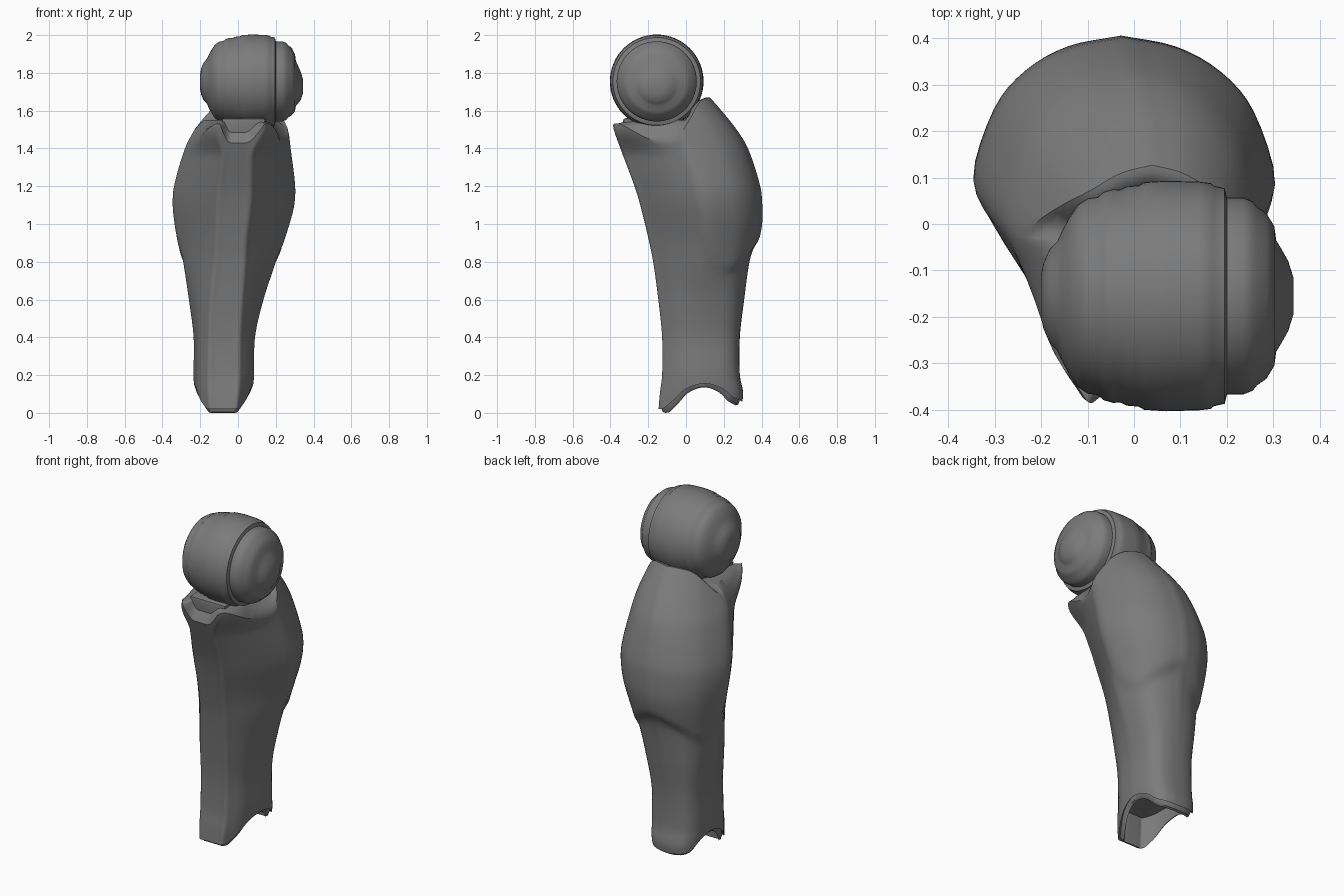
import bpy, bmesh, math
from mathutils import Vector

if "Cube" in bpy.data.objects:
    bpy.data.objects.remove(bpy.data.objects["Cube"])

grey = bpy.data.materials.new("dark grey")
grey.diffuse_color = (0.2, 0.2, 0.2, 1)
grey.use_nodes = True
grey.node_tree.nodes["Principled BSDF"].inputs["Base Color"].default_value = grey.diffuse_color


def step(a, b, x):
    t = max(0.0, min(1.0, (x - a) / (b - a)))
    return t * t * (3 - 2 * t)


def curve(table, x):
    """Smooth interpolation through (x, value, value...) rows."""
    x = max(table[0][0], min(table[-1][0], x))
    i = 0
    while i < len(table) - 2 and x > table[i + 1][0]:
        i += 1
    a, b = table[i], table[i + 1]
    h = b[0] - a[0]
    p, q = table[max(i - 1, 0)], table[min(i + 2, len(table) - 1)]
    t = (x - a[0]) / h
    out = []
    for k in range(1, len(a)):
        m0 = (b[k] - p[k]) / (b[0] - p[0]) * h
        m1 = (q[k] - a[k]) / (q[0] - a[0]) * h
        out.append((2*t**3 - 3*t*t + 1) * a[k] + (t**3 - 2*t*t + t) * m0
                   + (3*t*t - 2*t**3) * b[k] + (t**3 - t*t) * m1)
    return out


def finish(name, bm, angle):
    bmesh.ops.recalc_face_normals(bm, faces=bm.faces)
    me = bpy.data.meshes.new(name)
    bm.to_mesh(me)
    bm.free()
    me.materials.append(grey)
    ob = bpy.data.objects.new(name, me)
    bpy.context.collection.objects.link(ob)
    bpy.ops.object.select_all(action='DESELECT')
    ob.select_set(True)
    bpy.context.view_layer.objects.active = ob
    bpy.ops.object.shade_smooth_by_angle(angle=math.radians(angle))
    return ob


def loft(name, rings, angle):
    """Skin closed rings and close both ends with a fan."""
    bm = bmesh.new()
    vs = [[bm.verts.new(p) for p in r] for r in rings]
    n = len(vs[0])
    for a, b in zip(vs, vs[1:]):
        for i in range(n):
            bm.faces.new((a[i], a[(i + 1) % n], b[(i + 1) % n], b[i]))
    for r in (vs[0], vs[-1]):
        c = bm.verts.new(sum((v.co for v in r), Vector()) / n)
        for i in range(n):
            bm.faces.new((r[i], r[(i + 1) % n], c))
    return finish(name, bm, angle)


# Shin outline by height: z, left, right, front, back
OUTLINE = [
    (0.00, -0.215, 0.055, -0.145, 0.285), (0.10, -0.230, 0.075, -0.137, 0.303),
    (0.20, -0.235, 0.085, -0.125, 0.285), (0.40, -0.235, 0.090, -0.125, 0.285),
    (0.60, -0.260, 0.135, -0.145, 0.308), (0.80, -0.290, 0.200, -0.172, 0.336),
    (0.90, -0.308, 0.230, -0.192, 0.365), (1.00, -0.325, 0.262, -0.215, 0.385),
    (1.10, -0.335, 0.287, -0.240, 0.386), (1.20, -0.328, 0.292, -0.270, 0.375),
    (1.40, -0.270, 0.268, -0.345, 0.310), (1.50, -0.220, 0.255, -0.380, 0.250),
    (1.60, -0.165, 0.230, -0.400, 0.170), (1.68, -0.120, 0.200, -0.410, 0.100)]
# Half cross-sections (side, depth): broad front below, narrow front above
BROAD = [(0, 0), (.3, 0), (.5, 0), (.62, .05), (.85, .2), (.96, .4), (1, .56),
         (.93, .8), (.7, .94), (.35, .99), (0, 1)]
NARROW = [(0, 0), (.15, 0), (.28, 0), (.37, .05), (.62, .2), (.9, .4), (1, .54),
          (.86, .76), (.65, .885), (.36, .965), (0, 1)]
# Lower arch, upper rim and calf shell edge by depth
ARCH = [(0, .02), (.06, .025), (.15, .06), (.3, .125), (.54, .155), (.75, .13), (.87, .085), (1, .06)]
RIM = [(0, 1.53), (.06, 1.53), (.3, 1.44), (.5, 1.45), (.62, 1.51), (.85, 1.62), (1, 1.67)]
CALF = [(.4, 1.0), (.55, .82), (.7, .73), (.84, .735), (.95, .8), (1, .86)]

B = [(i,) + p for i, p in enumerate(BROAD)]
N = [(i,) + p for i, p in enumerate(NARROW)]
SUB, HALF = 4, 10
params = [(k / SUB, 1) for k in range(HALF * SUB + 1)]
params += [(k / SUB, -1) for k in range(HALF * SUB - 1, 0, -1)]


def shin_point(par, z, scale=1.0, height=None):
    s, side = par
    w = step(.3, 1, z)
    flare = 1 - step(1.35, 1.52, z) if s < 6 else 1
    u, v = [a + (b - a) * w * flare for a, b in zip(curve(B, s), curve(N, s))]
    l, r, f, b = curve(OUTLINE, z)
    bulge = .018 * step(.42, .58, v) * step(0, .07, z - curve(CALF, v)[0])
    cx, cy, hx, hy = (l + r) / 2, (f + b) / 2, (r - l) / 2, (b - f) / 2
    x, y = side * u * (hx + bulge * .7), (2 * v - 1) * (hy + bulge)
    return Vector((cx + x * scale, cy + y * scale, z if height is None else height))


def limits(par):
    u, v = curve(B, par[0])
    notch = .1 * (1 - step(.25, .55, u)) * (1 - step(.04, .1, v))
    return curve(ARCH, v)[0], curve(RIM, v)[0] - notch


def ring(fn):
    return [fn(p, lo, hi) for p, (lo, hi) in zip(params, ends)]


ends = [limits(p) for p in params]
ROWS = 72
# Ankle arch: hollow, inner lip, groove, then the outer wall
rings = [ring(lambda p, lo, hi: shin_point(p, lo, .76, lo + (.22 - lo) * .8)),
         ring(lambda p, lo, hi: shin_point(p, lo, .84, lo - .02)),
         ring(lambda p, lo, hi: shin_point(p, lo, .9, lo - .015)),
         ring(lambda p, lo, hi: shin_point(p, lo, .95, lo + .012))]
for k in range(ROWS + 1):
    rings.append(ring(lambda p, lo, hi: shin_point(p, lo + (hi - lo) * k / ROWS)))
# Knee socket: shoulder rolling inward to meet the drum
rings.append(ring(lambda p, lo, hi: shin_point(p, hi, .95, hi + max(0, 1.53 - hi) * .35)))
rings.append(ring(lambda p, lo, hi: shin_point(p, hi, .86, hi + max(0, 1.54 - hi) * .75 - max(0, hi - 1.54) * .1)))
rings.append(ring(lambda p, lo, hi: shin_point(p, hi, .72, 1.55)))
rings.append(ring(lambda p, lo, hi: shin_point(p, hi, .45, 1.55)))
loft("shin_shell", rings, 45)

# Knee drum: ridged body turned around the x axis (x, radius)
DRUM = [(-.2, .045), (-.195, .07), (-.182, .1), (-.165, .118), (-.155, .14), (-.14, .168),
        (-.122, .195), (-.1, .21), (-.078, .213), (-.066, .224), (-.045, .23), (-.03, .229),
        (-.015, .236), (.01, .238), (.022, .245), (.07, .248), (.14, .246), (.165, .243),
        (.172, .237), (.195, .232), (.2, .212), (.235, .212), (.255, .204), (.265, .192),
        (.285, .178), (.302, .15), (.306, .12), (.318, .1), (.332, .075), (.343, .04)]
SEG = 64


def drum_ring(x, r):
    drop = .025 * step(.28, .34, x)
    return [(x, -.155 + r * math.cos(2 * math.pi * i / SEG),
             1.755 - drop + r * math.sin(2 * math.pi * i / SEG)) for i in range(SEG)]


loft("knee_drum", [drum_ring(x, r) for x, r in DRUM], 50)

# Knee latch: tapered block set in the front notch
bm = bmesh.new()
bmesh.ops.create_cube(bm, size=1)
for v in bm.verts:
    top = v.co.z > 0
    half = .12 if top else .08
    v.co = Vector((.03 + math.copysign(half, v.co.x),
                   -.2 if v.co.y > 0 else (-.335 if top else -.32),
                   1.56 if top else 1.41))
bmesh.ops.bevel(bm, geom=bm.edges[:], offset=.015, segments=2, affect='EDGES', profile=.5)
finish("knee_latch", bm, 40)
